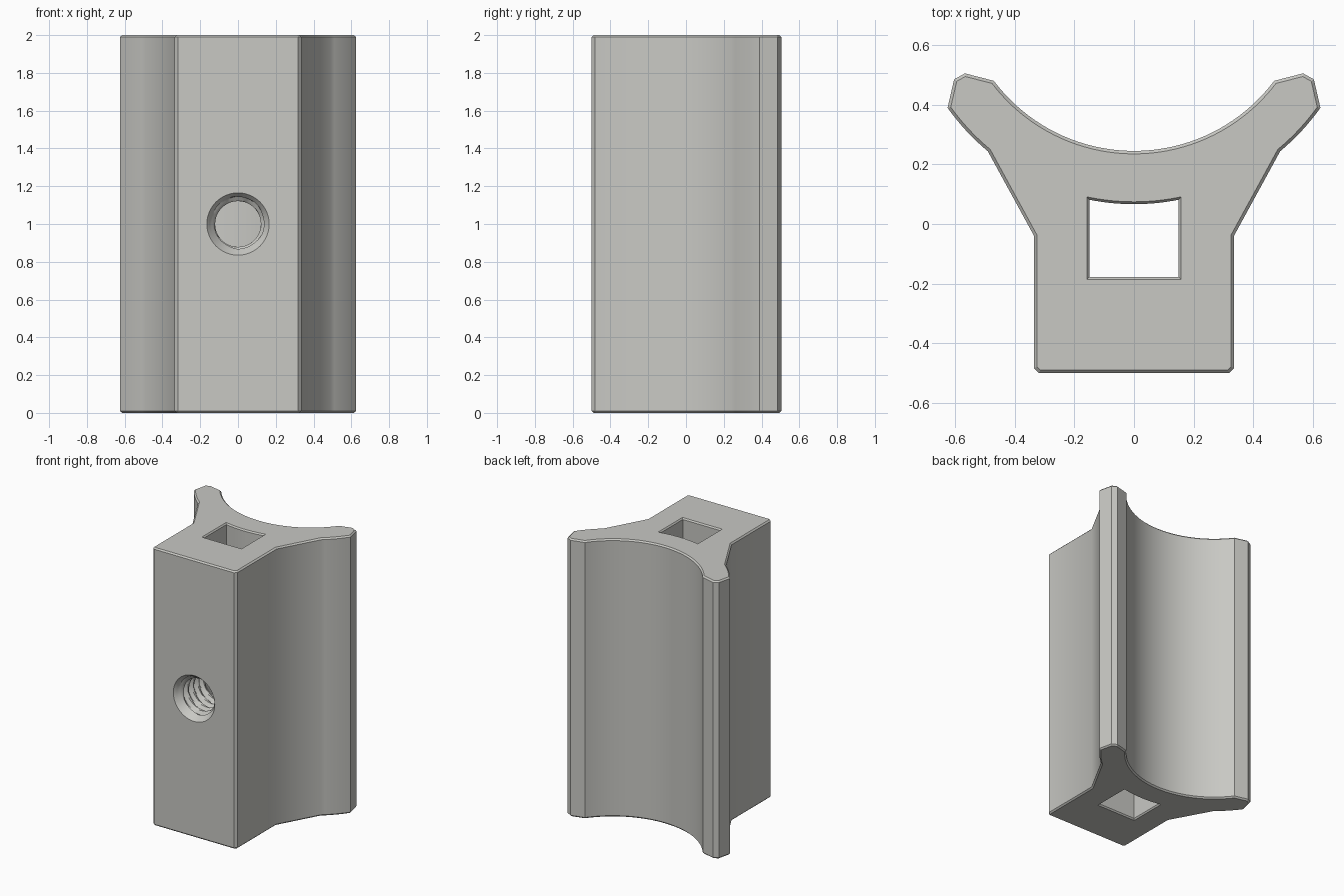
import bpy, bmesh, math
from mathutils import Vector

if "Cube" in bpy.data.objects:
    bpy.data.objects.remove(bpy.data.objects["Cube"])

HEIGHT, CHAMFER = 2.0, 0.01
ARC_Y, R_IN, R_OUT = 0.8325, 0.5875, 0.766   # concentric saddle arcs

grey = bpy.data.materials.new("warm grey")
grey.diffuse_color = (0.58, 0.58, 0.55, 1)
grey.use_nodes = True
grey.node_tree.nodes["Principled BSDF"].inputs["Base Color"].default_value = grey.diffuse_color


def arc(r, x0, x1, n):
    """Lower arc of a circle around (0, ARC_Y), from x0 to x1."""
    a0, a1 = math.asin(x0 / r), math.asin(x1 / r)
    angles = [a0 + (a1 - a0) * i / n for i in range(n + 1)]
    return [Vector((r * math.sin(a), ARC_Y - r * math.cos(a))) for a in angles]


def inset(loop, d):
    """Offset a counter-clockwise loop inwards by d (outwards if negative)."""
    out = []
    for i, p in enumerate(loop):
        e0 = (p - loop[i - 1]).normalized()
        e1 = (loop[(i + 1) % len(loop)] - p).normalized()
        n0, n1 = Vector((-e0.y, e0.x)), Vector((-e1.y, e1.x))
        out.append(p + (n0 + n1) * d / (1 + n0.dot(n1)))
    return out


def finish(bm, name):
    bmesh.ops.recalc_face_normals(bm, faces=bm.faces)
    mesh = bpy.data.meshes.new(name)
    bm.to_mesh(mesh)
    bm.free()
    mesh.materials.append(grey)
    obj = bpy.data.objects.new(name, mesh)
    bpy.context.collection.objects.link(obj)
    return obj


# Right half of the outline: front corner, side, flared wing, clipped tip
half = [Vector(p) for p in ((0.318, -0.5), (0.335, -0.483), (0.335, -0.04))]
half += arc(R_OUT, 0.49, 0.625, 8)
half += [Vector(p) for p in ((0.603, 0.485), (0.567, 0.505))]
mirrored = [Vector((-p.x, p.y)) for p in reversed(half)]
outline = half + arc(R_IN, 0.47, -0.47, 40) + mirrored

# Square pocket with a curved back wall
pocket = [Vector((-0.15, -0.178)), Vector((0.15, -0.178))] + arc(R_OUT, 0.15, -0.15, 14)

# Extruded body with chamfered ends
bm = bmesh.new()
end_edges = ([], [])
for loop, d in ((outline, CHAMFER), (pocket, -CHAMFER * 0.8)):
    small = inset(loop, d)
    levels = ((small, 0), (loop, CHAMFER), (loop, HEIGHT - CHAMFER), (small, HEIGHT))
    rings = [[bm.verts.new((p.x, p.y, z)) for p in pts] for pts, z in levels]
    n = len(loop)
    for a, b in zip(rings, rings[1:]):
        for i in range(n):
            j = (i + 1) % n
            bm.faces.new((a[i], a[j], b[j], b[i]))
    for edges, ring in zip(end_edges, (rings[0], rings[-1])):
        edges += [bm.edges.get((ring[i], ring[(i + 1) % n])) for i in range(n)]
for edges in end_edges:
    bmesh.ops.triangle_fill(bm, use_beauty=True, use_dissolve=False, edges=edges)
body = finish(bm, "saddle_block")

# Threaded screw hole with a countersunk mouth
SIDES, PITCH, STEPS = 48, 0.06, 48
Y0, Y1 = -0.52, -0.15
bm = bmesh.new()
rings = []
for k in range(STEPS + 1):
    y = Y0 + (Y1 - Y0) * k / STEPS
    ring = []
    for i in range(SIDES):
        phase = (y / PITCH + i / SIDES) % 1
        thread = 0.121 + 0.025 * min(1, max(0, 1.5 - abs(phase - 0.5) * 4))
        r = max(thread, 0.165 - (y + 0.5) * 0.8)
        a = math.tau * i / SIDES
        ring.append(bm.verts.new((r * math.cos(a), y, 1 + r * math.sin(a))))
    rings.append(ring)
for a, b in zip(rings, rings[1:]):
    for i in range(SIDES):
        j = (i + 1) % SIDES
        bm.faces.new((a[i], a[j], b[j], b[i]))
bm.faces.new(rings[0])
bm.faces.new(rings[-1])
cutter = finish(bm, "screw_hole_cutter")
cutter.hide_render = True

cut = body.modifiers.new("screw hole", 'BOOLEAN')
cut.operation, cut.solver, cut.object = 'DIFFERENCE', 'EXACT', cutter
bpy.context.view_layer.objects.active = body
body.select_set(True)
bpy.ops.object.modifier_apply(modifier=cut.name)
bpy.data.objects.remove(cutter)
bpy.ops.object.shade_smooth_by_angle(angle=math.radians(30))
